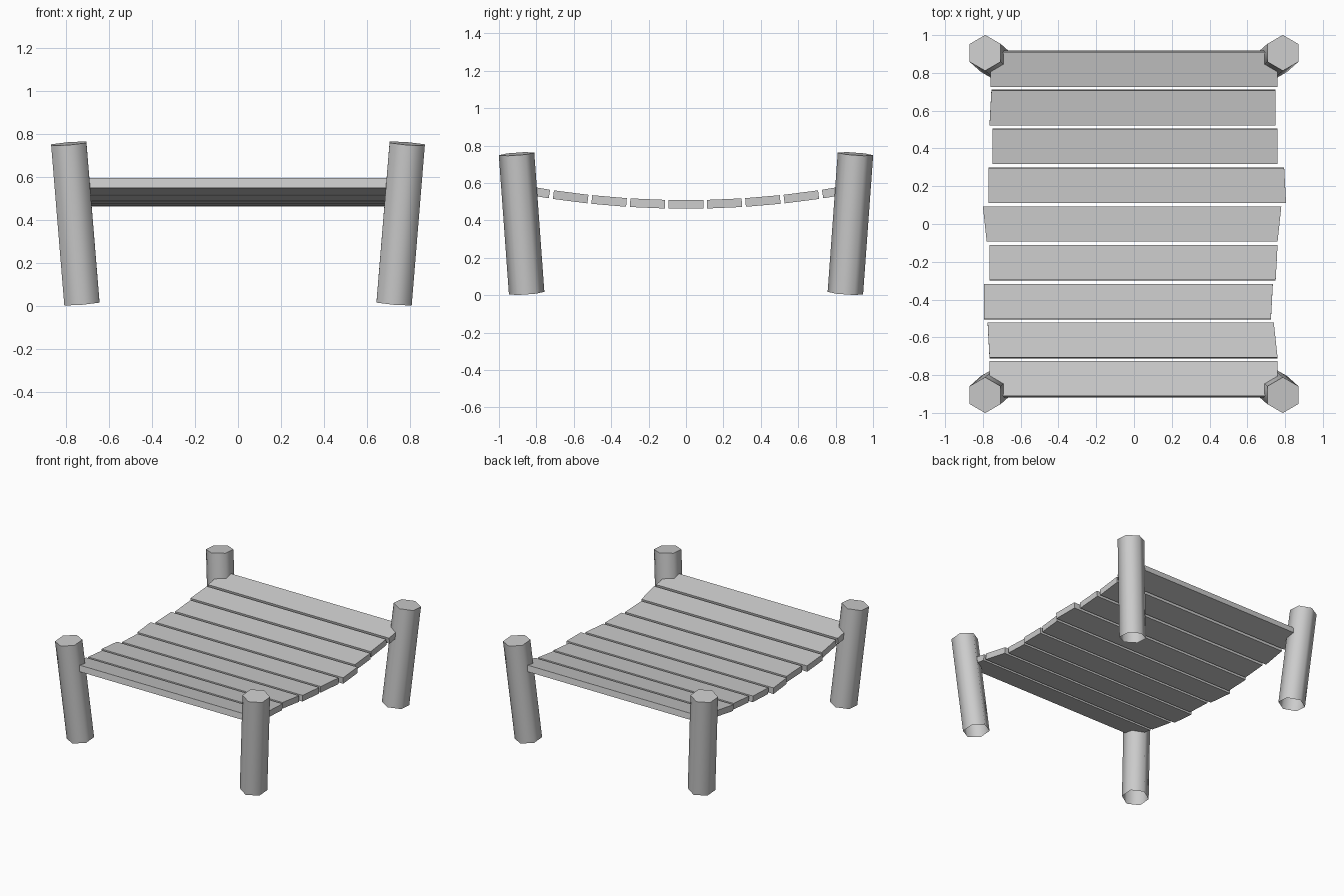
import bpy, bmesh, math
from mathutils import Vector, Matrix

if "Cube" in bpy.data.objects:
    bpy.data.objects.remove(bpy.data.objects["Cube"])


def finish(bm, name):
    me = bpy.data.meshes.new(name)
    bm.to_mesh(me)
    bm.free()
    ob = bpy.data.objects.new(name, me)
    bpy.context.collection.objects.link(ob)
    return ob


# Four outward-leaning six-sided posts, open at the bottom
def post(name, sx, sy):
    bottom = Vector((sx * 0.727, sy * 0.852, 0.011))
    top = Vector((sx * 0.788, sy * 0.906, 0.755))
    axis = top - bottom
    length = axis.length
    bm = bmesh.new()
    bmesh.ops.create_cone(bm, cap_ends=True, segments=6, radius1=0.095,
                          radius2=0.095, depth=length)
    bmesh.ops.rotate(bm, verts=bm.verts, cent=(0, 0, 0),
                     matrix=Matrix.Rotation(
                         0 if any(abs(v.co.x) < 1e-4 for v in bm.verts) else math.pi / 6, 3, 'Z'))
    bm.normal_update()
    base = [f for f in bm.faces if f.normal.z < -0.9]
    bmesh.ops.delete(bm, geom=base, context='FACES_ONLY')
    for f in bm.faces:
        f.smooth = f.normal.z < 0.9
    for e in bm.edges:
        if any(f.normal.z > 0.9 for f in e.link_faces):
            e.smooth = False
    rot = Vector((0, 0, 1)).rotation_difference(axis).to_matrix().to_4x4()
    bm.transform(Matrix.Translation((bottom + top) / 2) @ rot)
    finish(bm, name)


for sx, side in ((-1, "left"), (1, "right")):
    for sy, end in ((-1, "front"), (1, "back")):
        post(f"{end}_{side}_post", sx, sy)


# Sagging deck: each plank follows a shallow parabola
def sag(y):
    return 0.486 + 0.104 * y * y


# Plank ends, front to back: left front, left back, right front, right back
ends = [
    (-0.765, -0.765, 0.76, 0.76),
    (-0.765, -0.775, 0.76, 0.74),
    (-0.795, -0.795, 0.725, 0.735),
    (-0.765, -0.765, 0.75, 0.76),
    (-0.78, -0.80, 0.76, 0.78),
    (-0.77, -0.77, 0.805, 0.795),
    (-0.75, -0.75, 0.76, 0.76),
    (-0.765, -0.755, 0.75, 0.75),
    (-0.76, -0.76, 0.76, 0.76),
]
half_width, half_thick, pitch = 0.093, 0.023, 0.2055

for i, (lf, lb, rf, rb) in enumerate(ends):
    yc = (i - 4) * pitch
    bm = bmesh.new()
    bmesh.ops.create_cube(bm, size=2)
    slope = math.atan(2 * 0.104 * yc)
    for v in bm.verts:
        left, front = v.co.x < 0, v.co.y < 0
        x = (lf if front else lb) if left else (rf if front else rb)
        dy, dz = v.co.y * half_width, v.co.z * half_thick
        v.co = (x,
                yc + dy * math.cos(slope) - dz * math.sin(slope),
                sag(yc) + dy * math.sin(slope) + dz * math.cos(slope))
    finish(bm, f"plank_{i + 1}")
